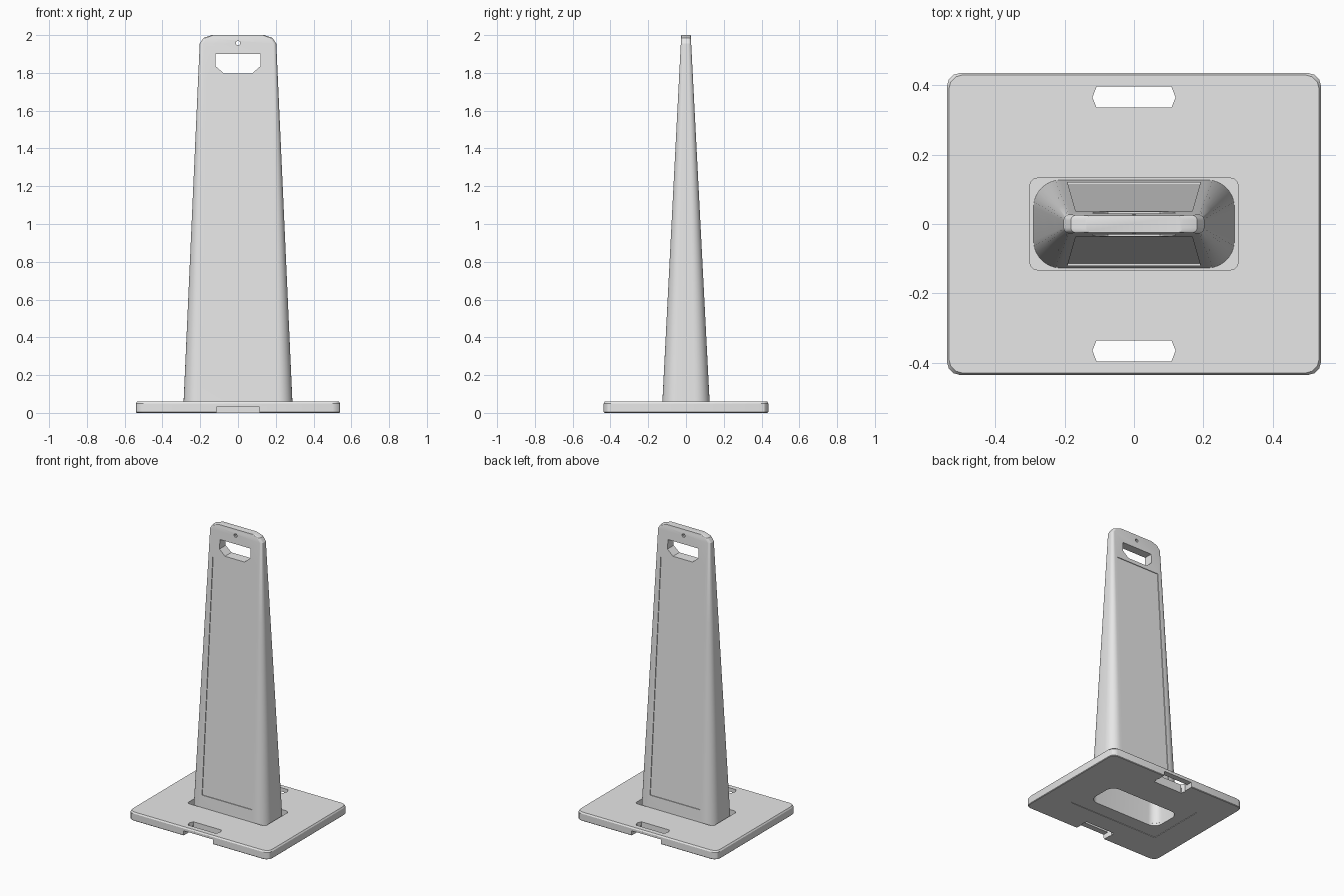
import bpy, bmesh, math
from mathutils import Vector

cube = bpy.data.objects.get("Cube")
if cube:
    bpy.data.objects.remove(cube, do_unlink=True)

grey = bpy.data.materials.new("light grey plastic")
grey.use_nodes = True
COLOR = (0.8, 0.8, 0.8, 1)
grey.diffuse_color = COLOR
grey.node_tree.nodes["Principled BSDF"].inputs["Base Color"].default_value = COLOR


def loft(name, rings):
    """Skin a stack of equal-length rings and cap both ends."""
    bm = bmesh.new()
    loops = [[bm.verts.new(p) for p in ring] for ring in rings]
    n = len(loops[0])
    for a, b in zip(loops, loops[1:]):
        for i in range(n):
            j = (i + 1) % n
            bm.faces.new((a[i], a[j], b[j], b[i]))
    bm.faces.new(loops[0][::-1])
    bm.faces.new(loops[-1])
    bmesh.ops.recalc_face_normals(bm, faces=bm.faces)
    mesh = bpy.data.meshes.new(name)
    bm.to_mesh(mesh)
    bm.free()
    mesh.materials.append(grey)
    obj = bpy.data.objects.new(name, mesh)
    bpy.context.collection.objects.link(obj)
    return obj


def rounded(hx, hy, r, z, seg=8):
    """Rounded rectangle ring at height z."""
    pts = []
    for k, (sx, sy) in enumerate(((1, 1), (-1, 1), (-1, -1), (1, -1))):
        for i in range(seg + 1):
            a = math.pi / 2 * (k + i / seg)
            pts.append(Vector((sx * (hx - r) + r * math.cos(a),
                               sy * (hy - r) + r * math.sin(a), z)))
    return pts


def front_prism(name, outline, y0, y1):
    """Extrude an (x, z) outline along y."""
    return loft(name, [[Vector((x, y, z)) for x, z in outline] for y in (y0, y1)])


def cut(obj, cutters):
    """Subtract the cutters, keep the result and drop the helpers."""
    for c in cutters:
        c.hide_render = True
        mod = obj.modifiers.new("cut", 'BOOLEAN')
        mod.operation = 'DIFFERENCE'
        mod.solver = 'EXACT'
        mod.object = c
    bpy.context.view_layer.update()
    graph = bpy.context.evaluated_depsgraph_get()
    mesh = bpy.data.meshes.new_from_object(obj.evaluated_get(graph))
    obj.modifiers.clear()
    obj.data = mesh
    for c in cutters:
        bpy.data.objects.remove(c, do_unlink=True)


def smooth(obj, angle):
    bpy.ops.object.select_all(action='DESELECT')
    obj.select_set(True)
    bpy.context.view_layer.objects.active = obj
    bpy.ops.object.shade_smooth_by_angle(angle=math.radians(angle))


# Taper of the upright: half width and half depth at a given height
def half_x(z):
    return 0.288 - 0.045 * (z - 0.06)


def half_y(z):
    return 0.125 - 0.0515 * (z - 0.06)


# Base plate with softened rim
W, D, H = 0.54, 0.436, 0.06
base = loft("base_plate", [rounded(W - i, D - i, 0.04, z, 3) for z, i in
                           ((0, 0.004), (0.004, 0), (H - 0.01, 0), (H, 0.006))])
cutters = [
    loft("socket_cutter", [rounded(0.3, 0.132, 0.02, z, 3) for z in (0.02, 0.1)]),
    loft("opening_cutter", [rounded(0.275, 0.112, 0.06, z) for z in (-0.1, 0.1)]),
    loft("underside_cutter", [rounded(0.35, 0.21, 0.01, z, 2) for z in (-0.1, 0.003)]),
]
for s in (-1, 1):
    # Hexagonal grip slot and the finger notch that leads to it
    slot = [(-0.12, 0.365), (-0.108, 0.336), (0.108, 0.336),
            (0.12, 0.365), (0.108, 0.396), (-0.108, 0.396)]
    cutters.append(loft("slot_cutter", [[Vector((x, s * y, z)) for x, y in slot]
                                        for z in (-0.1, 0.1)]))
    notch = [(-0.117, -0.05), (0.117, -0.05), (0.112, 0.034), (-0.112, 0.034)]
    cutters.append(front_prism("notch_cutter", notch, s * 0.337, s * 0.6))
cut(base, cutters)
smooth(base, 30)

# Tapered hollow upright with chamfered top corners
levels = [(z, half_x(z)) for z in (0.0205, 0.7, 1.4, 1.955)] + [(1.985, 0.182), (2.0, 0.14)]
upright = loft("upright", [rounded(hx, half_y(z), 0.62 * half_y(z), z) for z, hx in levels])

WALL = 0.014
cutters = [loft("hollow_cutter", [
    rounded(half_x(z) - WALL, half_y(z) - WALL, 0.55 * (half_y(z) - WALL), z)
    for z in (0.0, 1.72)])]

# Carrying handle and hanging hole
handle = [(-0.118, 1.9), (-0.118, 1.835), (-0.075, 1.797),
          (0.075, 1.797), (0.118, 1.835), (0.118, 1.9)]
cutters.append(front_prism("handle_cutter", handle, -0.3, 0.3))
hole = [(0.012 * math.cos(a), 1.958 + 0.012 * math.sin(a))
        for a in (math.tau * i / 10 for i in range(10))]
cutters.append(front_prism("hole_cutter", hole, -0.3, 0.3))

# Shallow sign panel recess on both faces
panel = [(-0.192, 0.14), (0.192, 0.14), (0.168, 1.77), (-0.168, 1.77)]
for s in (-1, 1):
    cutters.append(loft("panel_cutter", [
        [Vector((x, s * (half_y(z) + offset), z)) for x, z in panel]
        for offset in (-0.005, 0.1)]))
cut(upright, cutters)
smooth(upright, 25)
